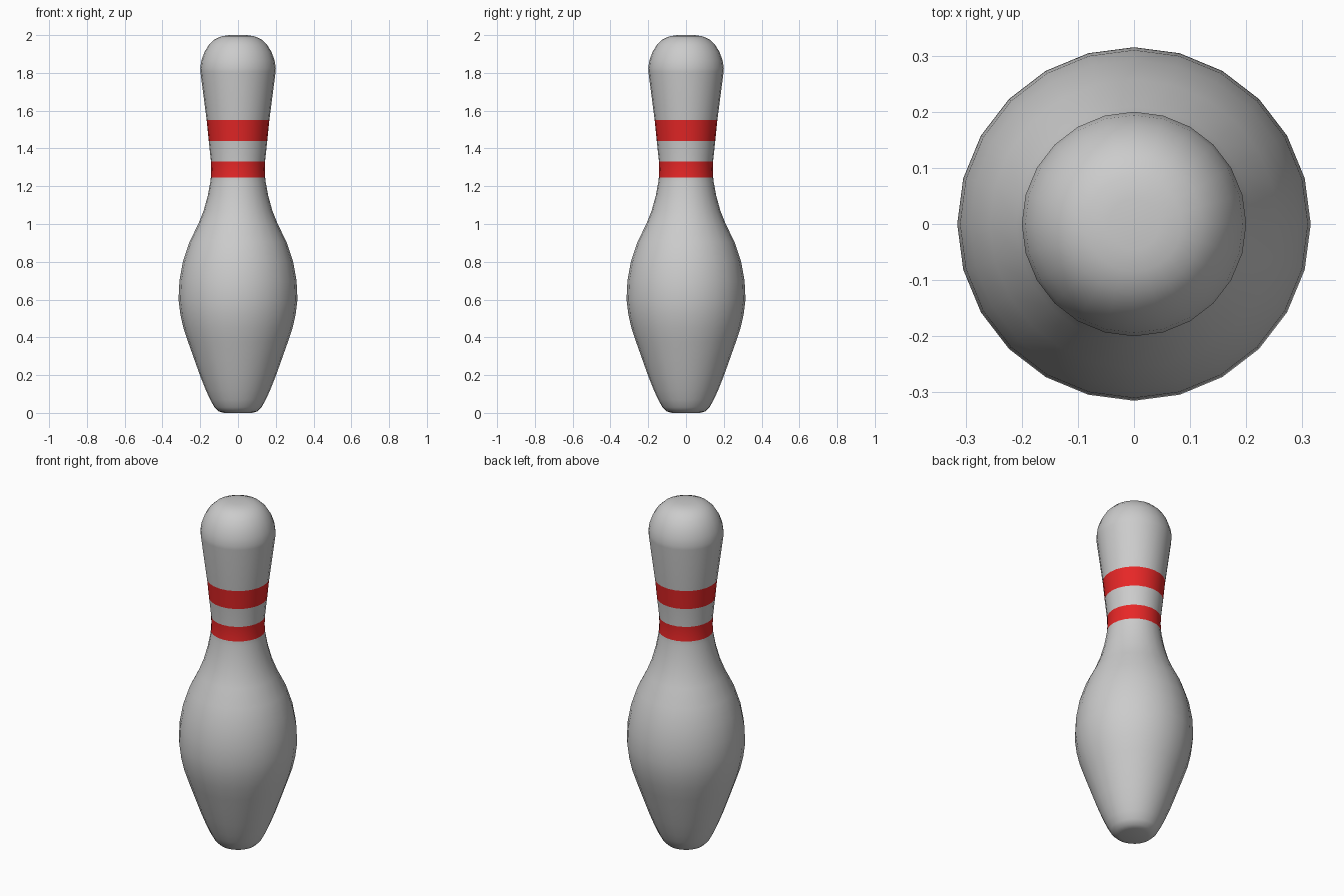
import bpy, bmesh
from math import sin, cos, pi

if "Cube" in bpy.data.objects:
    bpy.data.objects.remove(bpy.data.objects["Cube"])

SIDES = 24

# Half outline of the pin: (radius, height), bottom to top
profile = [
    (0.075, 0.0), (0.103, 0.008), (0.125, 0.03), (0.147, 0.07), (0.17, 0.12),
    (0.2, 0.195), (0.232, 0.285), (0.264, 0.375), (0.289, 0.45), (0.305, 0.52),
    (0.315, 0.6), (0.31, 0.7), (0.292, 0.8), (0.257, 0.905), (0.21, 1.0),
    (0.182, 1.07), (0.16, 1.15), (0.147, 1.22), (0.144, 1.245), (0.142, 1.285),
    (0.143, 1.33), (0.155, 1.44), (0.166, 1.55), (0.199, 1.805), (0.2, 1.825),
    (0.194, 1.865), (0.178, 1.91), (0.154, 1.949), (0.122, 1.979),
    (0.085, 1.994), (0.045, 2.0),
]
stripes = [(1.24, 1.335), (1.435, 1.555)]

# Lathe the outline into rings
bm = bmesh.new()
rings = [[bm.verts.new((r * cos(2 * pi * i / SIDES), r * sin(2 * pi * i / SIDES), z))
          for i in range(SIDES)] for r, z in profile]
for low, high in zip(rings, rings[1:]):
    z0, z1 = low[0].co.z, high[0].co.z
    red_band = any(a <= z0 and z1 <= b for a, b in stripes)
    for i in range(SIDES):
        j = (i + 1) % SIDES
        face = bm.faces.new((low[i], low[j], high[j], high[i]))
        face.material_index = int(red_band)

# Close the base and the crown
bm.faces.new(rings[0][::-1])
bm.faces.new(rings[-1])

mesh = bpy.data.meshes.new("pin_body")
bm.to_mesh(mesh)
bm.free()
pin = bpy.data.objects.new("pin_body", mesh)
bpy.context.collection.objects.link(pin)

# Grey body with red neck stripes
for name, color in (("body_grey", (0.8, 0.8, 0.8, 1)), ("stripe_red", (0.8, 0.02, 0.02, 1))):
    mat = bpy.data.materials.new(name)
    mat.diffuse_color = color
    mat.use_nodes = True
    mat.node_tree.nodes["Principled BSDF"].inputs["Base Color"].default_value = mat.diffuse_color
    mesh.materials.append(mat)

mesh.shade_smooth()
